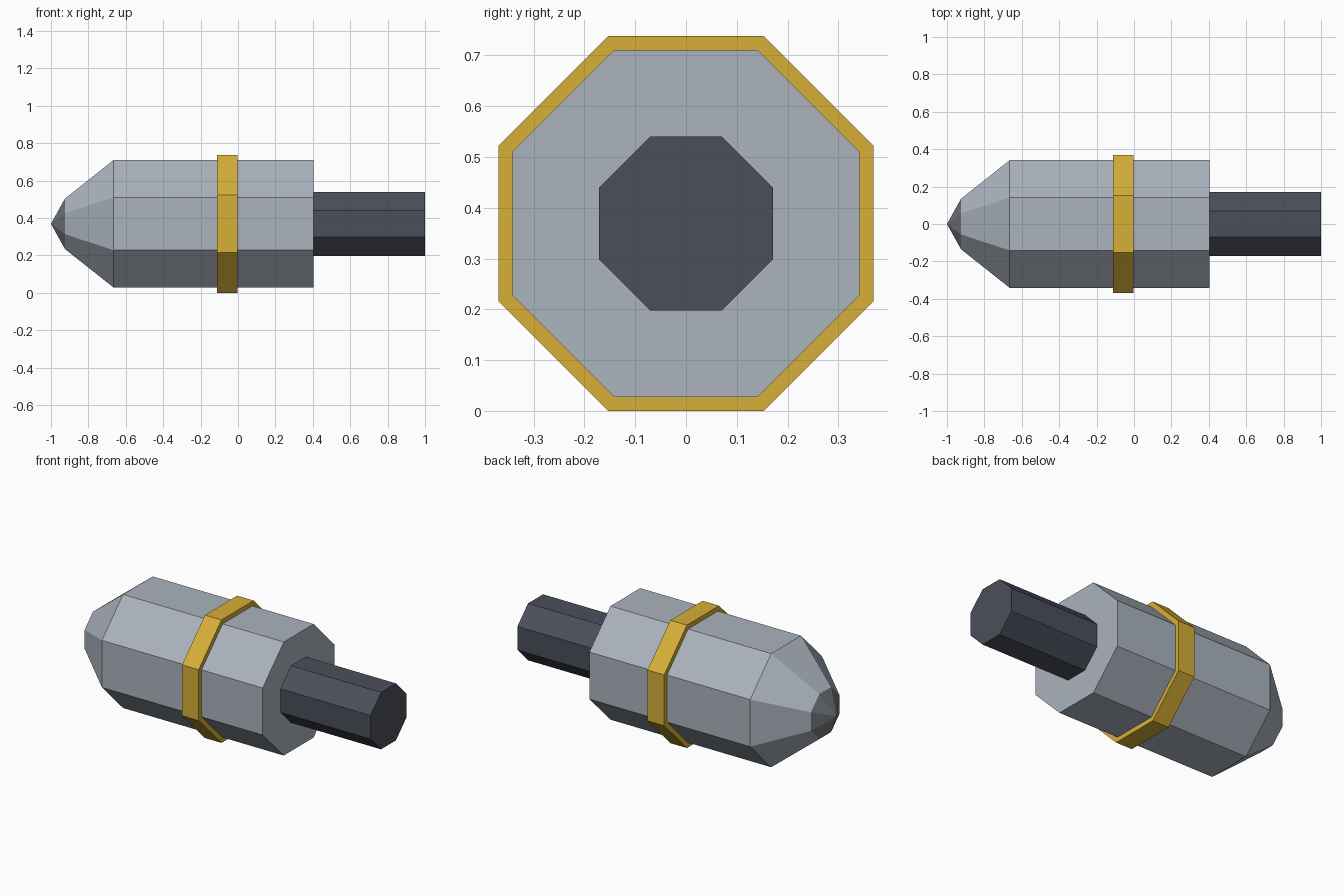
import bpy, bmesh, math

cube = bpy.data.objects.get("Cube")
if cube:
    bpy.data.objects.remove(cube, do_unlink=True)

SIDES = 8
AXIS_Z = 0.369


def material(name, rgb):
    """Flat colour given as 8-bit sRGB, stored as linear."""
    def linear(c):
        c /= 255
        return c / 12.92 if c <= 0.04045 else ((c + 0.055) / 1.055) ** 2.4
    colour = [linear(c) for c in rgb] + [1]
    mat = bpy.data.materials.new(name)
    mat.use_nodes = True
    mat.diffuse_color = colour
    mat.node_tree.nodes["Principled BSDF"].inputs["Base Color"].default_value = colour
    return mat


def lathe(name, profile, mat):
    """Closed octagonal solid along x from (x, half width across flats) pairs."""
    bm = bmesh.new()
    rings = []
    for x, flat in profile:
        radius = flat / math.cos(math.pi / SIDES)
        count = SIDES if flat > 0 else 1
        ring = []
        for i in range(count):
            a = (i + 0.5) * math.tau / SIDES
            ring.append(bm.verts.new((x, radius * math.cos(a), AXIS_Z + radius * math.sin(a))))
        rings.append(ring)
    for a, b in zip(rings, rings[1:]):
        for i in range(SIDES):
            j = (i + 1) % SIDES
            if len(a) == 1:
                bm.faces.new((a[0], b[j], b[i]))
            else:
                bm.faces.new((a[i], a[j], b[j], b[i]))
    for ring in (rings[0], rings[-1]):
        if len(ring) > 1:
            bm.faces.new(ring)
    bmesh.ops.recalc_face_normals(bm, faces=bm.faces)
    mesh = bpy.data.meshes.new(name)
    bm.to_mesh(mesh)
    bm.free()
    mesh.materials.append(mat)
    obj = bpy.data.objects.new(name, mesh)
    bpy.context.collection.objects.link(obj)
    return obj


steel = material("light steel", (171, 179, 189))
tip_grey = material("dark tip grey", (116, 120, 126))
gold = material("gold", (214, 175, 55))
charcoal = material("charcoal", (75, 79, 91))

# Main body with tapered nose
body = lathe("body", [(-0.925, 0.135), (-0.665, 0.341), (0.403, 0.341)], steel)
# Pointed tip: same solid, its end cap replaced by a short cone
tip = lathe("nose_tip", [(-1.0, 0), (-0.925, 0.135)], tip_grey)
# Raised band round the body
band = lathe("band", [(-0.113, 0.369), (-0.003, 0.369)], gold)
# Rear shaft
shaft = lathe("shaft", [(0.4, 0.171), (1.0, 0.171)], charcoal)
